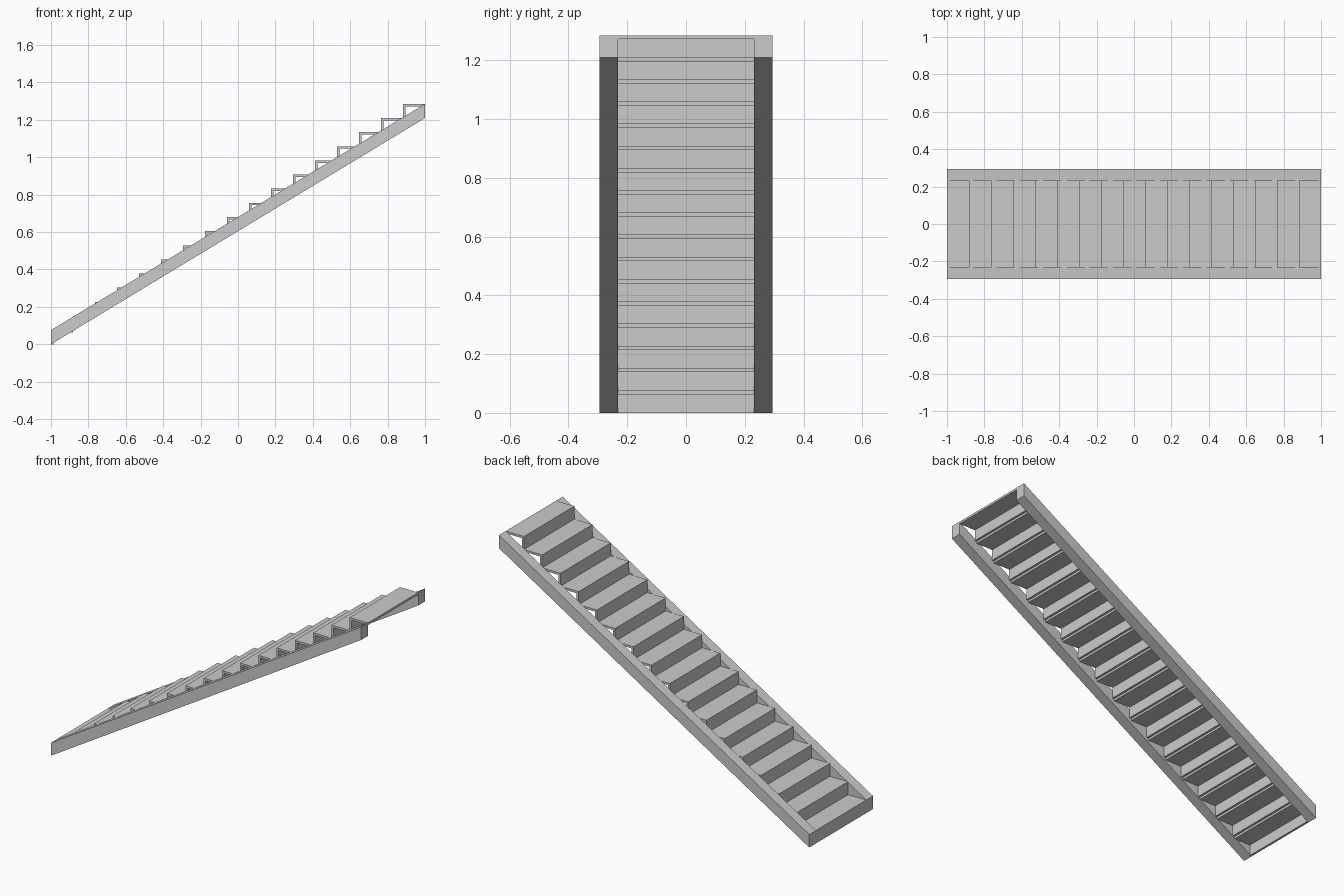
import bpy
import bmesh

if "Cube" in bpy.data.objects:
    bpy.data.objects.remove(bpy.data.objects["Cube"])

STEPS = 17
RUN = 2.0 / STEPS
HEIGHT = 1.285
RISE = HEIGHT / STEPS
THICK = 0.0126          # tread and riser board thickness
INNER, OUTER = 0.232, 0.294

grey = bpy.data.materials.new("light grey")
grey.diffuse_color = (0.6, 0.6, 0.6, 1)
grey.use_nodes = True
grey.node_tree.nodes["Principled BSDF"].inputs["Base Color"].default_value = grey.diffuse_color


def extrude_profile(name, profile, y0, y1):
    """Solid made from an x-z outline extruded between two y positions."""
    bm = bmesh.new()
    face = bm.faces.new([bm.verts.new((x, y0, z)) for x, z in profile])
    new = bmesh.ops.extrude_face_region(bm, geom=[face])["geom"]
    verts = [g for g in new if isinstance(g, bmesh.types.BMVert)]
    bmesh.ops.translate(bm, verts=verts, vec=(0, y1 - y0, 0))
    bmesh.ops.recalc_face_normals(bm, faces=bm.faces)
    mesh = bpy.data.meshes.new(name)
    bm.to_mesh(mesh)
    bm.free()
    mesh.materials.append(grey)
    obj = bpy.data.objects.new(name, mesh)
    bpy.context.collection.objects.link(obj)
    return obj


# Sloping side beams with upright ends
beam = [(-1, 0), (1, HEIGHT - RISE), (1, HEIGHT), (-1, RISE)]
extrude_profile("front_stringer", beam, -OUTER, -INNER)
extrude_profile("back_stringer", beam, INNER, OUTER)

# Steps: a riser board carrying a tread board, open underneath
for k in range(STEPS):
    x0, x1 = -1 + k * RUN, -1 + (k + 1) * RUN
    z0, z1 = k * RISE, (k + 1) * RISE
    step = [(x0, z0), (x0 + THICK, z0), (x0 + THICK, z1 - THICK),
            (x1, z1 - THICK), (x1, z1), (x0, z1)]
    extrude_profile(f"step_{k + 1}", step, -INNER, INNER)
